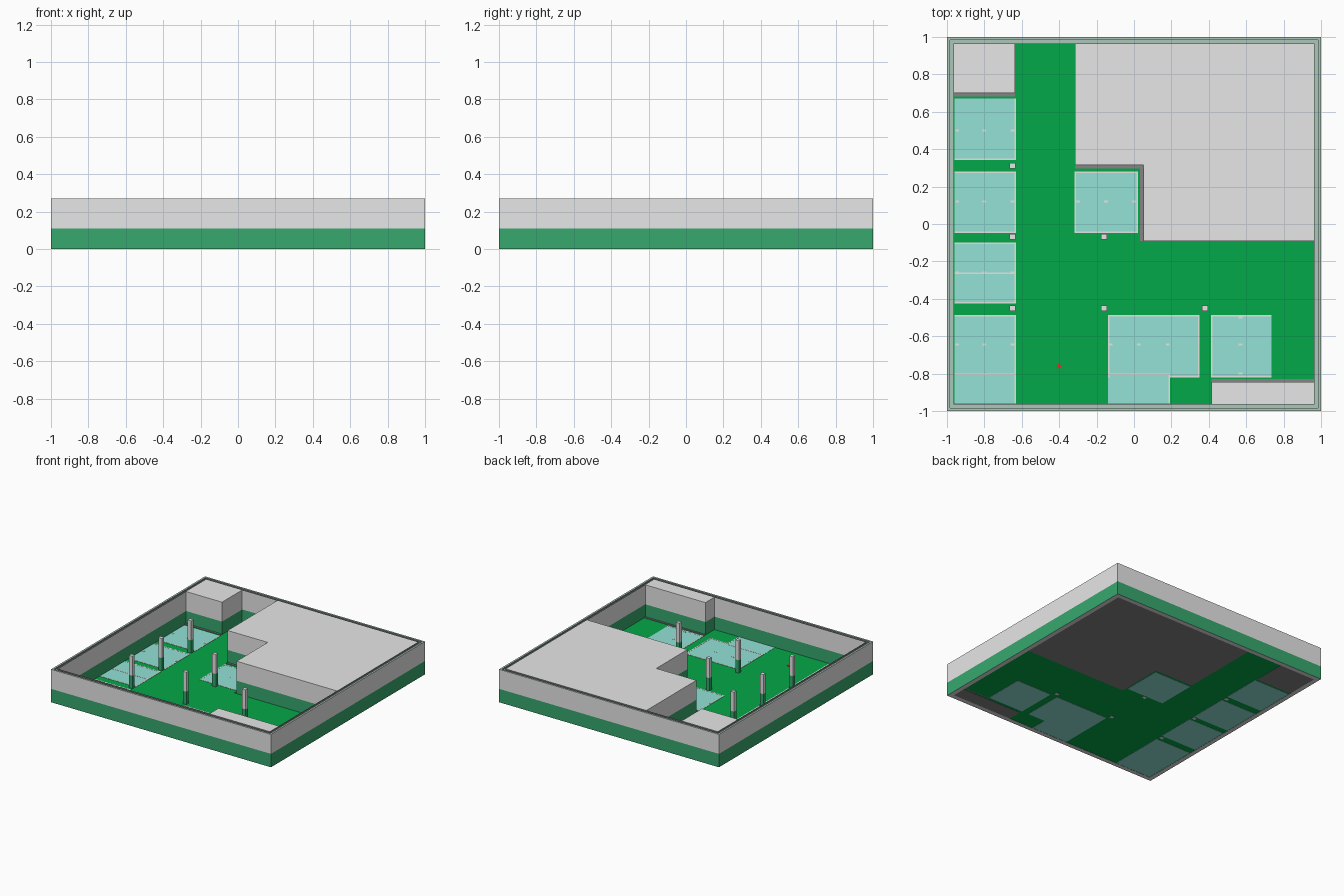
import bpy, bmesh

if "Cube" in bpy.data.objects:
    bpy.data.objects.remove(bpy.data.objects["Cube"])


def material(name, r, g, b):
    lin = lambda c: max(0, (c / 255 + 0.055) / 1.055) ** 2.4
    m = bpy.data.materials.new(name)
    m.diffuse_color = (lin(r), lin(g), lin(b), 1)
    m.use_nodes = True
    m.node_tree.nodes["Principled BSDF"].inputs["Base Color"].default_value = m.diffuse_color
    return m


GREY = material("concrete_grey", 231, 231, 231)
DARK = material("dark_grey", 134, 132, 132)
WALL_GREEN = material("wall_green", 55, 168, 110)
FLOOR_GREEN = material("floor_green", 0, 168, 72)
TEAL = material("bay_teal", 147, 226, 215)
RIM = material("rim_grey_green", 172, 198, 186)
LINE = material("line_grey", 235, 237, 231)
RED = material("marker_red", 237, 45, 45)
BAND = 0.11     # height of the green painted band
TOP = 0.27      # wall height
MID = 0.984     # outer edge of the rim groove
IN = 0.962      # inner wall face


def finish(name, bm, mats):
    bmesh.ops.recalc_face_normals(bm, faces=bm.faces)
    me = bpy.data.meshes.new(name)
    bm.to_mesh(me)
    bm.free()
    for m in mats:
        me.materials.append(m)
    ob = bpy.data.objects.new(name, me)
    bpy.context.collection.objects.link(ob)
    return ob


def tower(name, outline, levels, mats, bottom, top):
    """Prism with one material per height band, plus bottom and top caps."""
    bm = bmesh.new()
    rings = [[bm.verts.new((x, y, z)) for x, y in outline] for z in levels]
    n = len(outline)
    for k in range(len(levels) - 1):
        for i in range(n):
            j = (i + 1) % n
            f = bm.faces.new((rings[k][i], rings[k][j], rings[k + 1][j], rings[k + 1][i]))
            f.material_index = k
    bm.faces.new(rings[0]).material_index = len(levels) - 1
    bm.faces.new(rings[-1]).material_index = len(levels)
    return finish(name, bm, list(mats) + [bottom, top])


def rect(x0, x1, y0, y1):
    return [(x0, y0), (x1, y0), (x1, y1), (x0, y1)]


def plate(name, outline, z0, z1, mat):
    return tower(name, outline, [z0, z1], [mat], mat, mat)


def painted(name, outline, bottom=GREY):
    return tower(name, outline, [0, BAND, TOP], [WALL_GREEN, GREY], bottom, GREY)


# perimeter wall: closed profile swept round the square, with a shallow rim groove
profile = [(1, 0, 0), (1, BAND, 1), (1, TOP, 2), (MID, TOP, 3), (MID, TOP - 0.012, 2),
           (IN + 0.003, TOP - 0.012, 3), (IN + 0.003, TOP, 2), (IN, TOP, 1), (IN, BAND, 0), (IN, 0, 1)]
SEG_MATS = [0, 1, 2, 3, 2, 3, 2, 1, 0, 1]
SEG_MATS = [0, 1, 2, 3, 2, 3, 2, 1, 0, 1]   # material of each profile segment
bm = bmesh.new()
loops = [[bm.verts.new((x, y, z)) for x, y in rect(-s, s, -s, s)] for s, z, _ in profile]
for k, a in enumerate(loops):
    b = loops[(k + 1) % len(loops)]
    for i in range(4):
        j = (i + 1) % 4
        bm.faces.new((a[i], a[j], b[j], b[i])).material_index = SEG_MATS[k]
finish("perimeter_wall", bm, [WALL_GREEN, GREY, RIM, DARK])

# floor slab
plate("floor", rect(-IN, IN, -IN, IN), 0.002, 0.004, FLOOR_GREEN)

# solid building cores
painted("main_core", [(-0.315, 0.315), (0.05, 0.315), (0.05, -0.09),
                      (IN, -0.09), (IN, IN), (-0.315, IN)], DARK)
painted("corner_core", rect(-IN, -0.635, 0.70, IN), DARK)
painted("front_core", rect(0.415, IN, -IN, -0.845), DARK)

# dark curbs at the foot of the cores
for i, r in enumerate([(-0.315, 0.05, 0.297, 0.314), (0.033, 0.049, -0.09, 0.297),
                       (-IN, -0.635, 0.682, 0.699), (0.415, IN, -0.844, -0.830)]):
    plate(f"curb_{i}", rect(*r), 0.002, 0.009, DARK)

# square columns
for i, (x, y) in enumerate([(-0.65, 0.312), (-0.65, -0.068), (-0.65, -0.45),
                            (-0.16, -0.068), (-0.16, -0.45), (0.38, -0.45)]):
    painted(f"column_{i}", rect(x - 0.016, x + 0.016, y - 0.015, y + 0.015))

# parking bays, with the sides that carry a border line
BAYS = [(-0.96, -0.63, 0.342, 0.67, "BR"), (-0.96, -0.63, -0.048, 0.28, "BTR"),
        (-0.96, -0.63, -0.425, -0.098, "BTR"), (-0.96, -0.63, -0.96, -0.486, "TR"),
        (-0.318, 0.022, -0.048, 0.28, "BTLR"), (0.412, 0.735, -0.82, -0.486, "BTL")]
LW = 0.008
for i, (x0, x1, y0, y1, sides) in enumerate(BAYS):
    plate(f"bay_{i}", rect(x0, x1, y0, y1), 0, 0.005, TEAL)
    borders = {"B": (x0, x1, y0, y0 + LW), "T": (x0, x1, y1 - LW, y1),
               "L": (x0, x0 + LW, y0, y1), "R": (x1 - LW, x1, y0, y1)}
    for s in sides:
        plate(f"bay_{i}_border_{s}", rect(*borders[s]), 0.0045, 0.006, LINE)

# stepped double bay and remaining bay lines
plate("bay_double", [(-0.138, -0.96), (0.192, -0.96), (0.192, -0.82), (0.35, -0.82),
                     (0.35, -0.486), (-0.138, -0.486)], 0, 0.005, TEAL)
for k, r in enumerate([(-0.138, 0.35, -0.494, -0.486), (0.342, 0.35, -0.82, -0.486),
                       (-0.138, -0.130, -0.82, -0.486), (0.192, 0.35, -0.82, -0.813),
                       (0.185, 0.192, -0.96, -0.80),
                       (-0.138, 0.192, -0.806, -0.798), (-0.96, -0.63, -0.806, -0.798),
                       (-0.96, -0.63, -0.266, -0.258)]):
    plate(f"bay_line_{k}", rect(*r), 0.0045, 0.0063, LINE)

# small tick marks across the middle of the bays
TICKS = [(x, y) for y in (0.50, 0.12, -0.26, -0.645) for x in (-0.945, -0.80, -0.65)]
TICKS += [(x, 0.12) for x in (-0.30, -0.15, 0.0)]
TICKS += [(x, -0.645) for x in (-0.125, 0.025, 0.18)]
TICKS += [(0.57, y) for y in (-0.50, -0.645, -0.80)]
for i, (x, y) in enumerate(TICKS):
    plate(f"tick_{i}", rect(x - 0.01, x + 0.01, y - 0.005, y + 0.005), 0.0045, 0.0066, LINE)

# little red direction marker
plate("direction_marker", [(-0.413, -0.778), (-0.385, -0.76), (-0.413, -0.742)], 0.003, 0.008, RED)
